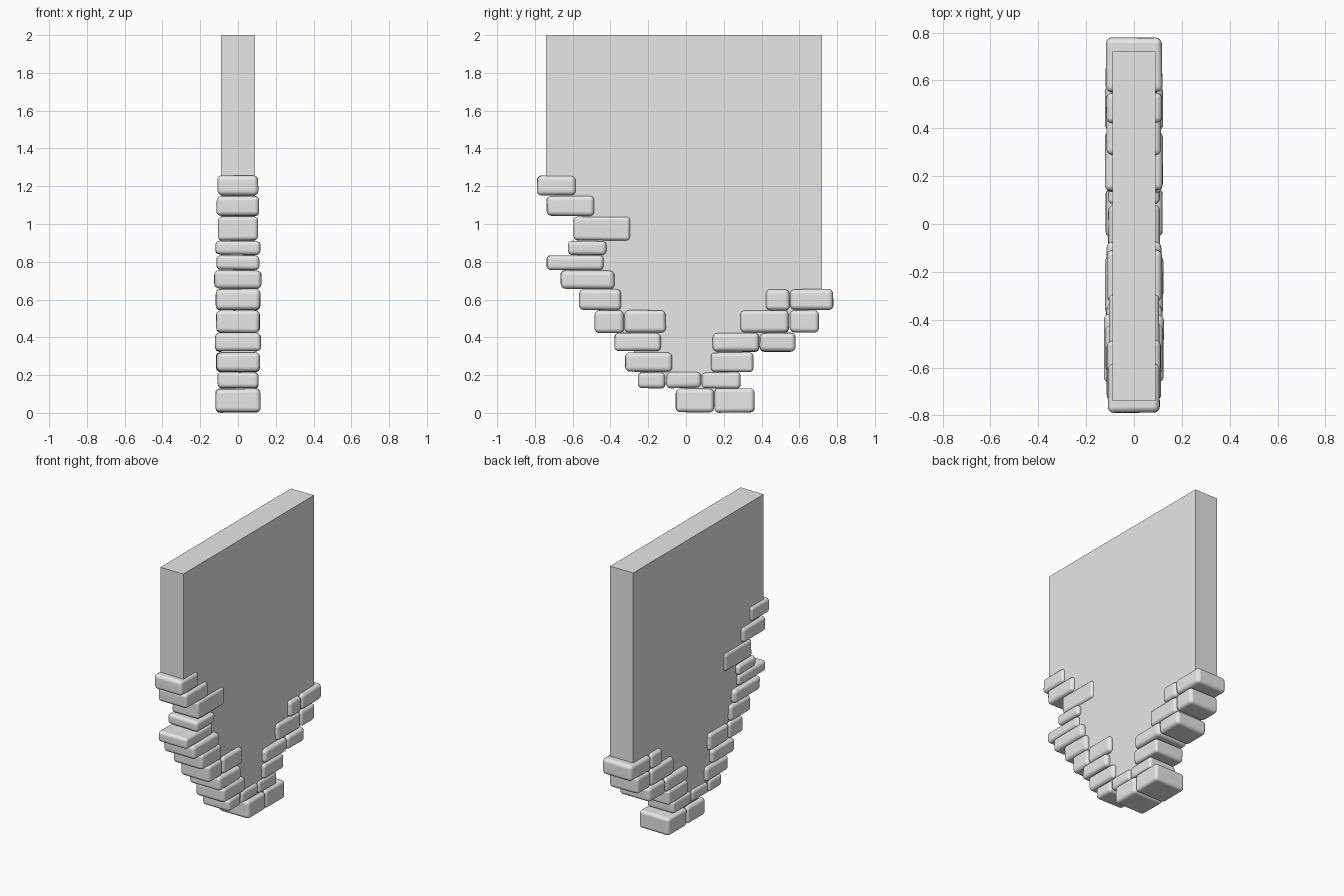
import bpy
import bmesh
import random
from mathutils import Vector

random.seed(4)

default_cube = bpy.data.objects.get("Cube")
if default_cube:
    bpy.data.objects.remove(default_cube, do_unlink=True)

stone = bpy.data.materials.new("plain grey stone")
stone.use_nodes = True
GREY = (0.8, 0.8, 0.8, 1)
stone.diffuse_color = GREY
stone.node_tree.nodes["Principled BSDF"].inputs["Base Color"].default_value = GREY

WALL_HALF = 0.09
WALL_FRONT, WALL_BACK, WALL_TOP = -0.74, 0.72, 2.0
INSET, LAP = 0.05, 0.03

# Brick courses from top to bottom: bottom z, top z, half thickness, y spans
courses = [
    (1.15, 1.26, 0.11, [(-0.79, -0.58)]),
    (1.04, 1.15, 0.115, [(-0.74, -0.485)]),
    (0.91, 1.04, 0.107, [(-0.597, -0.293)]),
    (0.835, 0.912, 0.122, [(-0.627, -0.42)]),
    (0.755, 0.835, 0.115, [(-0.74, -0.435)]),
    (0.655, 0.757, 0.127, [(-0.667, -0.375)]),
    (0.542, 0.657, 0.12, [(-0.57, -0.34), (0.42, 0.55), (0.55, 0.782)]),
    (0.422, 0.545, 0.117, [(-0.487, -0.327), (-0.327, -0.105), (0.285, 0.547), (0.547, 0.705)]),
    (0.322, 0.425, 0.124, [(-0.38, -0.13), (0.137, 0.39), (0.39, 0.582)]),
    (0.215, 0.322, 0.118, [(-0.325, -0.07), (0.13, 0.36)]),
    (0.128, 0.218, 0.11, [(-0.257, -0.107), (-0.107, 0.082), (0.082, 0.29)]),
    (0.0, 0.13, 0.121, [(-0.057, 0.15), (0.15, 0.365)]),
]


def add_object(name, bm):
    bmesh.ops.recalc_face_normals(bm, faces=bm.faces)
    mesh = bpy.data.meshes.new(name)
    bm.to_mesh(mesh)
    bm.free()
    mesh.materials.append(stone)
    obj = bpy.data.objects.new(name, mesh)
    bpy.context.collection.objects.link(obj)
    return obj


def stepped_edge(rows, side):
    """Stepped lower edge of the wall, kept inside the bricks that cover it."""
    def edge(row):
        ends = [y for span in row[3] for y in span]
        return max(ends) - INSET - 0.012 if side > 0 else min(ends) + INSET

    points = []
    for upper, lower in zip(rows, rows[1:]):
        y_upper, y_lower = edge(upper), edge(lower)
        overhang = (y_upper - y_lower) * side > 0
        z = upper[0] + (LAP if overhang else -LAP)
        points += [(y_upper, z), (y_lower, z)]
    return points + [(edge(rows[-1]), LAP)]


def add_wall():
    outline = [(WALL_BACK, WALL_TOP), (WALL_FRONT, WALL_TOP)]
    outline += stepped_edge(courses, -1)
    outline += reversed(stepped_edge(courses[6:], 1))
    bm = bmesh.new()
    face = bm.faces.new([bm.verts.new((-WALL_HALF, y, z)) for y, z in outline])
    side = bmesh.ops.extrude_face_region(bm, geom=[face])["geom"]
    moved = [v for v in side if isinstance(v, bmesh.types.BMVert)]
    bmesh.ops.translate(bm, verts=moved, vec=(2 * WALL_HALF, 0, 0))
    add_object("plaster_wall", bm)


def add_brick(name, y0, y1, z0, z1, half):
    """Worn brick: a box with uneven corners and softly rounded edges."""
    bm = bmesh.new()
    bmesh.ops.create_cube(bm, size=1)
    size = Vector((2 * half, y1 - y0, z1 - z0))
    centre = Vector((0, (y0 + y1) / 2, (z0 + z1) / 2))
    for v in bm.verts:
        worn = Vector([1 - random.uniform(0, 0.01) / s for s in size])
        v.co = centre + v.co * size * worn
    obj = add_object(name, bm)
    bevel = obj.modifiers.new("worn edges", "BEVEL")
    bevel.width = random.uniform(0.02, 0.026)
    bevel.segments = 4
    bevel.limit_method = "NONE"
    for poly in obj.data.polygons:
        poly.use_smooth = True
    weighted = obj.modifiers.new("soft shading", "WEIGHTED_NORMAL")
    weighted.weight = 60


add_wall()
for row, (z0, z1, half, spans) in enumerate(courses):
    for col, (y0, y1) in enumerate(spans):
        add_brick(f"brick_row{row + 1}_{col + 1}", y0, y1, z0, z1, half)
